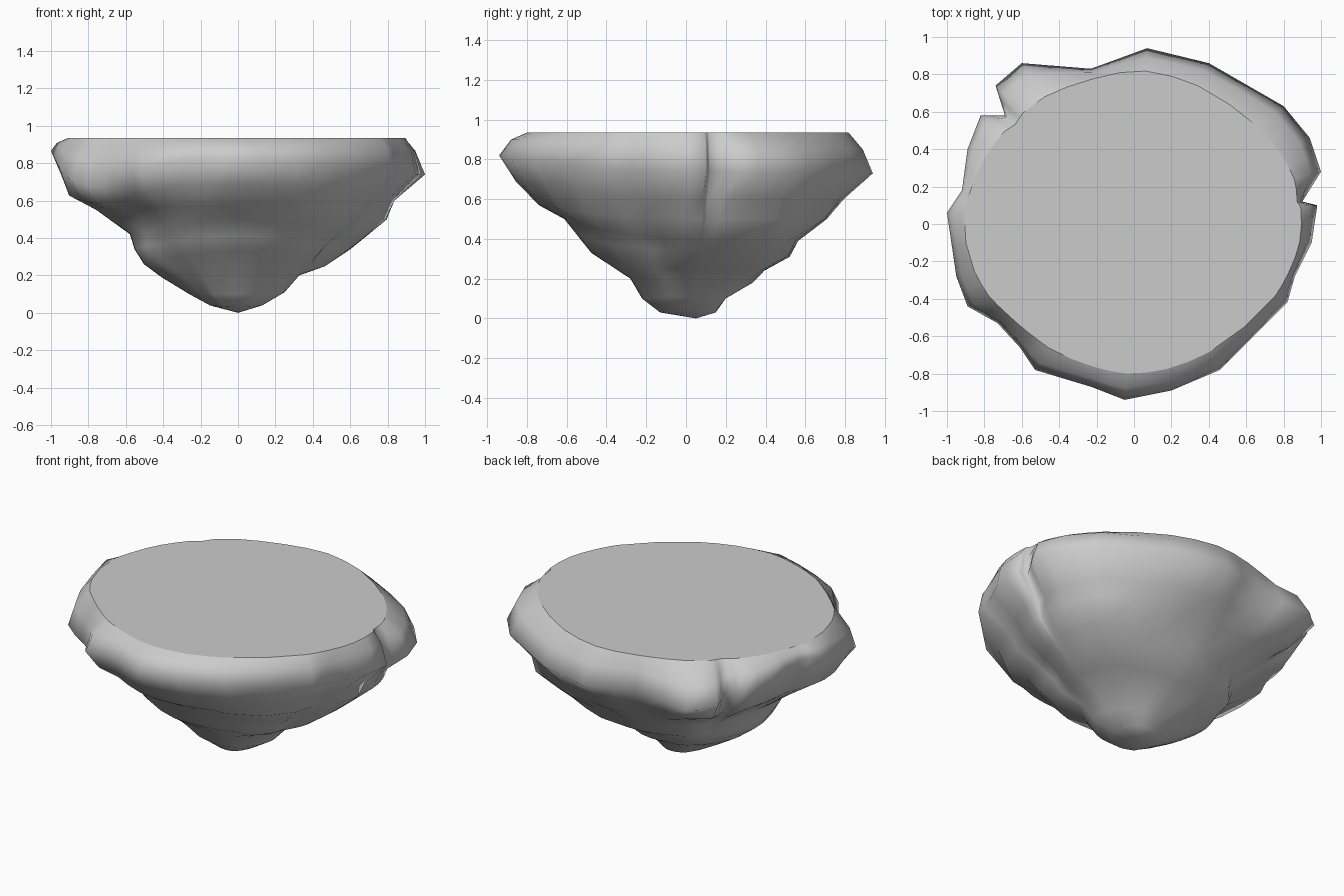
import bpy
import bmesh
from math import atan2, cos, hypot, pi, sin
from mathutils import Vector, noise

old = bpy.data.objects.get("Cube")
if old:
    bpy.data.objects.remove(old, do_unlink=True)

# Rim outline seen from above, counter-clockwise
RIM = [(1, .28), (.94, .46), (.8, .63), (.4, .86), (.07, .94), (-.23, .83),
       (-.6, .86), (-.74, .74), (-.69, .58), (-.82, .58), (-.89, .4),
       (-.92, .18), (-1, .06), (-.95, -.28), (-.89, -.44), (-.73, -.53),
       (-.61, -.66), (-.53, -.78), (-.23, -.87), (-.05, -.94), (.2, -.89),
       (.46, -.78), (.82, -.42), (.86, -.28), (.95, -.1), (.98, .1), (.9, .12)]

# Side profiles as (radius, height), from the flat top down to the tip
RIGHT = [(.9, .94), (.96, .87), (1, .74), (.86, .6), (.81, .5), (.68, .4),
         (.6, .34), (.47, .25), (.33, .2), (.25, .11), (.13, .04)]
BACK = [(.82, .935), (.89, .85), (.94, .73), (.8, .6), (.72, .5), (.57, .39),
        (.53, .31), (.4, .24), (.34, .18), (.2, .1), (.15, .03)]
LEFT = [(.91, .93), (.97, .91), (1, .87), (.92, .65), (.77, .55), (.58, .42),
        (.56, .34), (.51, .26), (.41, .19), (.26, .1), (.15, .04)]
FRONT = [(.8, .935), (.88, .9), (.94, .82), (.86, .69), (.75, .57), (.62, .5),
         (.55, .41), (.48, .33), (.28, .2), (.22, .1), (.13, .03)]

# Per ring: how far it follows the rim, its jagged share,
# the bulge and gully strength, and the sag of the rim
FOLLOW = [.15, .7, 1, .9, .7, .5, .4, .3, .2, .1, 0]
JAGGED = [1, 1, 1, .6, .3, .1, 0, 0, 0, 0, 0]
BULGE = [0, 0, 0, .03, .08, .12, .14, .1, .04, 0, 0]
SAG = [0, .1, .19, .08, 0, 0, 0, 0, 0, 0, 0]
RIM_RING = 2


def near(angle, centre, width):
    """Fall from one at the centre angle to zero at the given width."""
    gap = (angle - centre + pi) % (2 * pi) - pi
    return max(0, 1 - abs(gap) / width)


def side_point(ring, angle):
    """Blend the two nearest side profiles around the rock."""
    across = RIGHT if cos(angle) > 0 else LEFT
    along = BACK if sin(angle) > 0 else FRONT
    weight = cos(angle) ** 2
    return Vector(across[ring]) * weight + Vector(along[ring]) * (1 - weight)


def soft_ratio(angle):
    """Rim size against the plain oval, averaged over nearby columns."""
    total = weights = 0
    for other, radius in columns:
        weight = near(other, angle, .5)
        total += weight * radius / side_point(RIM_RING, other).x
        weights += weight
    return total / weights


def ring_point(ring, angle, rim_radius):
    radius, height = side_point(ring, angle)
    sharp = rim_radius / side_point(RIM_RING, angle).x
    soft = soft_ratio(angle)
    radius *= (soft + (sharp - soft) * JAGGED[ring]) ** FOLLOW[ring]
    diagonal = sin(2 * angle) ** 2
    if ring == 0:
        radius = min(radius * (1 - .04 * diagonal), rim_radius * .97)
    # Bulge at the back left, gully just ahead of the left side
    radius *= 1 + BULGE[ring] * (near(angle, .7, .6) - 1.2 * near(angle, -.3, .4))
    # Rim sags at the front right and a little at the back right
    height -= SAG[ring] * (near(angle, 3.72, .65) + .4 * near(angle, 2.3, .5))
    if ring > RIM_RING:
        # Soft lumps in the underside
        spot = Vector((cos(angle), sin(angle), height * 2)) * 3
        radius *= 1 + .05 * noise.noise(spot) * (.3 + diagonal)
    return radius * cos(angle), radius * sin(angle), height


# Rock columns at each rim corner and halfway along each rim edge
columns = []
for i, a in enumerate(RIM):
    b = RIM[(i + 1) % len(RIM)]
    middle = ((a[0] + b[0]) / 2, (a[1] + b[1]) / 2)
    columns += [(atan2(y, x), hypot(x, y)) for x, y in (a, middle)]

bm = bmesh.new()
rings = [[bm.verts.new(ring_point(r, angle, radius)) for angle, radius in columns]
         for r in range(len(FOLLOW))]
tip = bm.verts.new((0, .05, 0))
count = len(columns)

# Rock sides and pointed bottom
for i in range(count):
    j = (i + 1) % count
    for upper, lower in zip(rings, rings[1:]):
        bm.faces.new((upper[j], upper[i], lower[i], lower[j]))
    bm.faces.new((rings[-1][j], rings[-1][i], tip))
for face in bm.faces:
    face.smooth = True

# Level top with a crisp border
for vert in rings[0]:
    vert.co.z = .935
flat_top = bm.faces.new(rings[0])
for edge in flat_top.edges:
    edge.smooth = False
bmesh.ops.recalc_face_normals(bm, faces=bm.faces)

mesh = bpy.data.meshes.new("floating_rock")
bm.to_mesh(mesh)
bm.free()
rock = bpy.data.objects.new("floating_rock", mesh)
bpy.context.collection.objects.link(rock)

# Plain grey stone
stone = bpy.data.materials.new("grey_stone")
stone.use_nodes = True
grey = (.6, .6, .6, 1)
stone.diffuse_color = grey
shader = next(n for n in stone.node_tree.nodes if n.type == "BSDF_PRINCIPLED")
shader.inputs["Base Color"].default_value = grey
mesh.materials.append(stone)
